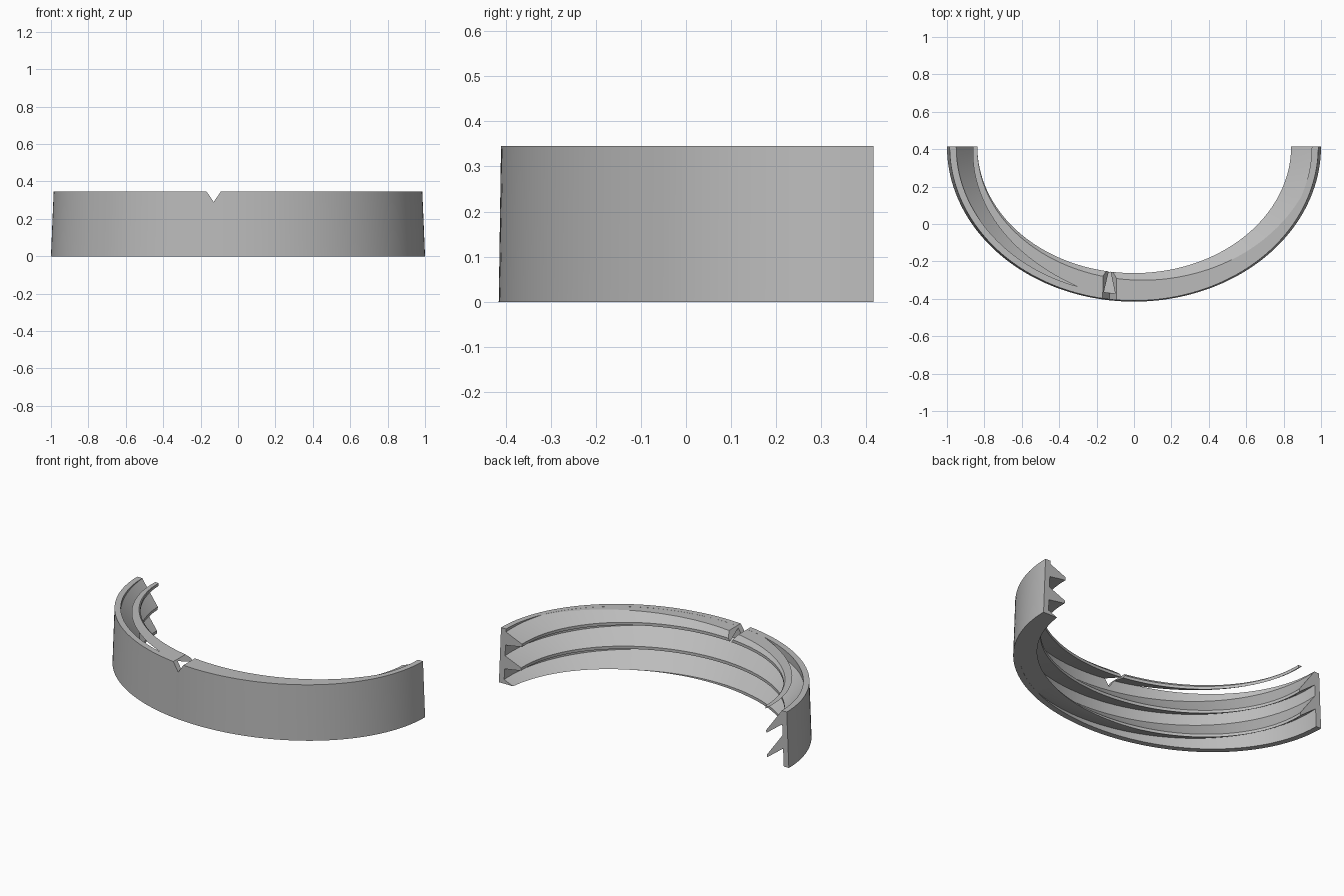
import bpy, bmesh, math

if "Cube" in bpy.data.objects:
    bpy.data.objects.remove(bpy.data.objects["Cube"])

H = 0.345          # ring height
BACK = 0.415       # plane where both ends are cut
SEG = 96

grey = bpy.data.materials.new("plain grey")
grey.diffuse_color = (0.5, 0.5, 0.5, 1)
grey.use_nodes = True
grey.node_tree.nodes["Principled BSDF"].inputs["Base Color"].default_value = grey.diffuse_color


def point(r, z, t):
    """Point on the tapered half oval, t = 0 at the +x end, 1 at the -x end."""
    a = r - 0.0145 * z / H
    b = r - 0.17 - 0.005 * z / H
    ang = math.pi * t
    return (a * math.cos(ang), BACK - b * math.sin(ang), z)


def sweep(name, profile, clip=False):
    """Sweep a closed (radius, height, climb) profile along the half oval."""
    bm = bmesh.new()
    rings = []
    for i in range(SEG + 1):
        t = i / SEG
        rings.append([bm.verts.new(point(r, z + climb * t, t)) for r, z, climb in profile])
    n = len(profile)
    for a, b in zip(rings, rings[1:]):
        for j in range(n):
            k = (j + 1) % n
            bm.faces.new((a[j], a[k], b[k], b[j]))
    bm.faces.new(rings[0])
    bm.faces.new(rings[-1])
    if clip:  # trim the thread flush with the rims and cap it
        bmesh.ops.triangulate(bm, faces=bm.faces[:])
        for z, normal in ((0.0005, (0, 0, -1)), (H - 0.0005, (0, 0, 1))):
            geom = bm.verts[:] + bm.edges[:] + bm.faces[:]
            bmesh.ops.bisect_plane(bm, geom=geom, dist=1e-6, plane_co=(0, 0, z),
                                   plane_no=normal, clear_outer=True)
            edges = [e for e in bm.edges if e.is_boundary]
            if edges:
                bmesh.ops.holes_fill(bm, edges=edges, sides=0)
        bmesh.ops.triangulate(bm, faces=[f for f in bm.faces if len(f.verts) > 4])
    bmesh.ops.recalc_face_normals(bm, faces=bm.faces[:])
    return finish(name, bm)


def finish(name, bm):
    me = bpy.data.meshes.new(name)
    bm.to_mesh(me)
    bm.free()
    me.materials.append(grey)
    ob = bpy.data.objects.new(name, me)
    bpy.context.collection.objects.link(ob)
    return ob


# Outer band
parts = [sweep("outer_band", [(1.0, 0, 0), (1.0, 0.27, 0), (1.0, H, 0),
                              (0.965, H, 0), (0.965, 0.27, 0), (0.965, 0, 0)])]

# Inner thread ridges: the root climbs faster than the crest
for i in range(3):
    d = -0.15 * i
    parts.append(sweep(f"thread_ridge_{i + 1}",
                       [(0.968, 0.243 + d, 0.17), (0.852, 0.262 + d, 0.065),
                        (0.852, 0.280 + d, 0.065), (0.968, 0.327 + d, 0.17)], clip=True))

# V notch in the top rim
bm = bmesh.new()
rows = [[bm.verts.new((-0.13 + dx, y, z)) for dx, z in
         ((0, 0.29), (0.0745, 0.40), (-0.0745, 0.40))] for y in (-0.5, -0.24)]
for j in range(3):
    k = (j + 1) % 3
    bm.faces.new((rows[0][j], rows[0][k], rows[1][k], rows[1][j]))
for row in rows:
    bm.faces.new(row)
bmesh.ops.recalc_face_normals(bm, faces=bm.faces[:])
cutter = finish("notch_cutter", bm)
cutter.hide_render = True

for ob in parts[:2]:
    m = ob.modifiers.new("notch", 'BOOLEAN')
    m.operation = 'DIFFERENCE'
    m.solver = 'EXACT'
    m.object = cutter
bpy.context.view_layer.update()
deps = bpy.context.evaluated_depsgraph_get()
baked = [bpy.data.meshes.new_from_object(ob.evaluated_get(deps)) for ob in parts]
for ob, me in zip(parts, baked):
    ob.modifiers.clear()
    ob.data = me
    me.shade_smooth()
    me.set_sharp_from_angle(angle=math.radians(25))
bpy.data.objects.remove(cutter)
